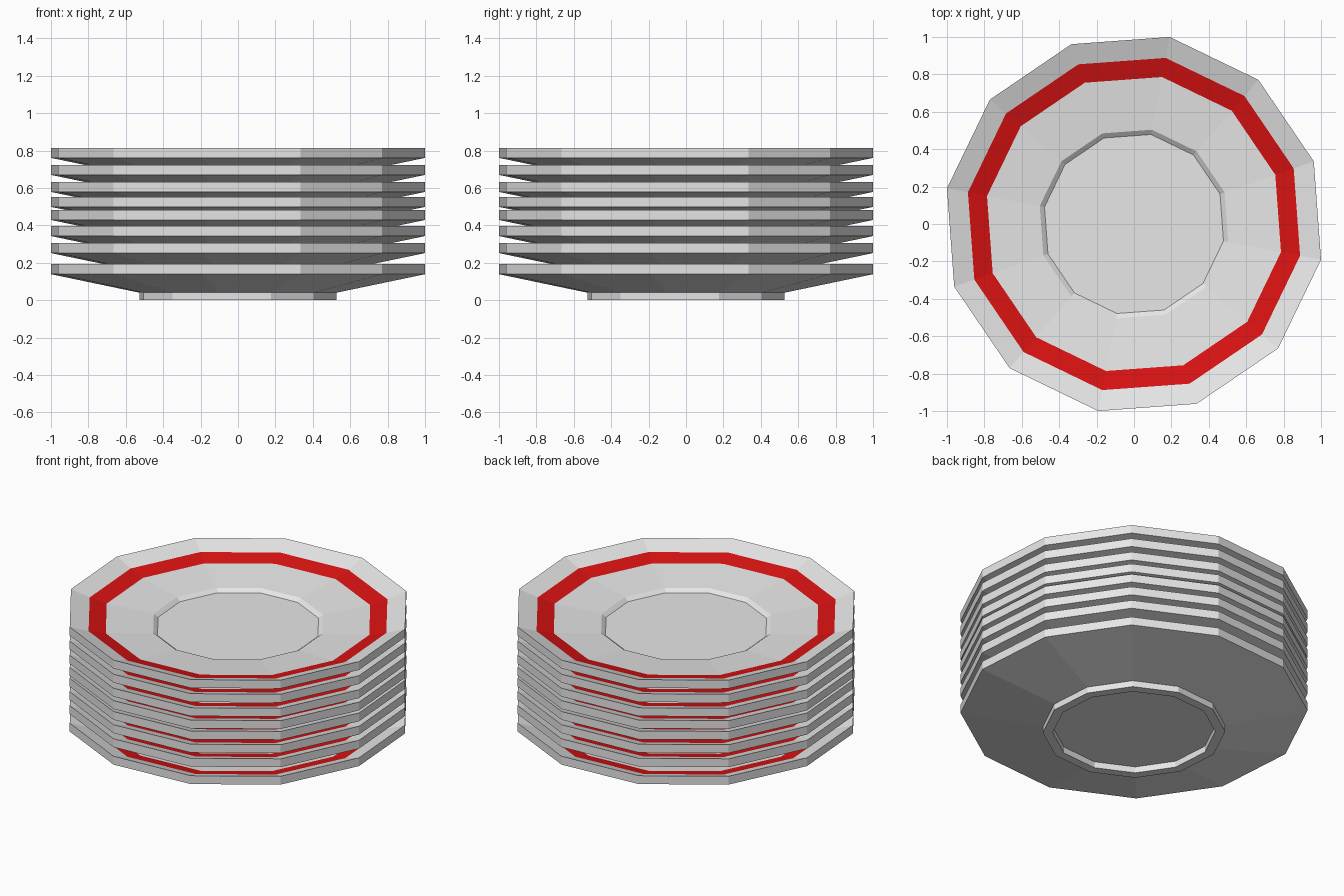
import bpy, bmesh, math

if "Cube" in bpy.data.objects:
    bpy.data.objects.remove(bpy.data.objects["Cube"])

SIDES = 12
TURN = math.radians(-10.8)

def material(name, rgb):
    m = bpy.data.materials.new(name)
    m.diffuse_color = (*rgb, 1)
    m.use_nodes = True
    m.node_tree.nodes["Principled BSDF"].inputs["Base Color"].default_value = m.diffuse_color
    return m

china = material("white china", (0.8, 0.8, 0.8))
red = material("red band", (0.7, 0.006, 0.006))

# Plate profile (radius, height), from the underside recess out to the rim and in to the well
profile = [
    (0.477, 0.040), (0.477, 0.000), (0.535, 0.000), (0.535, 0.040),
    (1.018, 0.139), (1.018, 0.193),
    (0.904, 0.153), (0.800, 0.127), (0.513, 0.098), (0.487, 0.078),
]
BAND = 6  # profile segment painted red

def plate_mesh():
    bm = bmesh.new()
    rings = []
    for r, z in profile:
        rings.append([bm.verts.new((r * math.cos(TURN + i * math.tau / SIDES),
                                    r * math.sin(TURN + i * math.tau / SIDES), z))
                      for i in range(SIDES)])
    for s in range(len(rings) - 1):
        a, b = rings[s], rings[s + 1]
        for i in range(SIDES):
            j = (i + 1) % SIDES
            f = bm.faces.new((a[i], a[j], b[j], b[i]))
            f.material_index = 1 if s == BAND else 0
    bm.faces.new(rings[0][::-1])   # underside of the foot recess
    bm.faces.new(rings[-1])        # floor of the well
    bmesh.ops.recalc_face_normals(bm, faces=bm.faces[:])
    me = bpy.data.meshes.new("plate")
    bm.to_mesh(me)
    bm.free()
    me.materials.append(china)
    me.materials.append(red)
    return me

# Stack of identical plates, slightly uneven spacing
mesh = plate_mesh()
rim_tops = [0.193, 0.306, 0.397, 0.483, 0.553, 0.633, 0.724, 0.815]
for n, top in enumerate(rim_tops):
    ob = bpy.data.objects.new(f"plate_{n + 1}", mesh)
    ob.location.z = top - 0.193
    bpy.context.collection.objects.link(ob)
